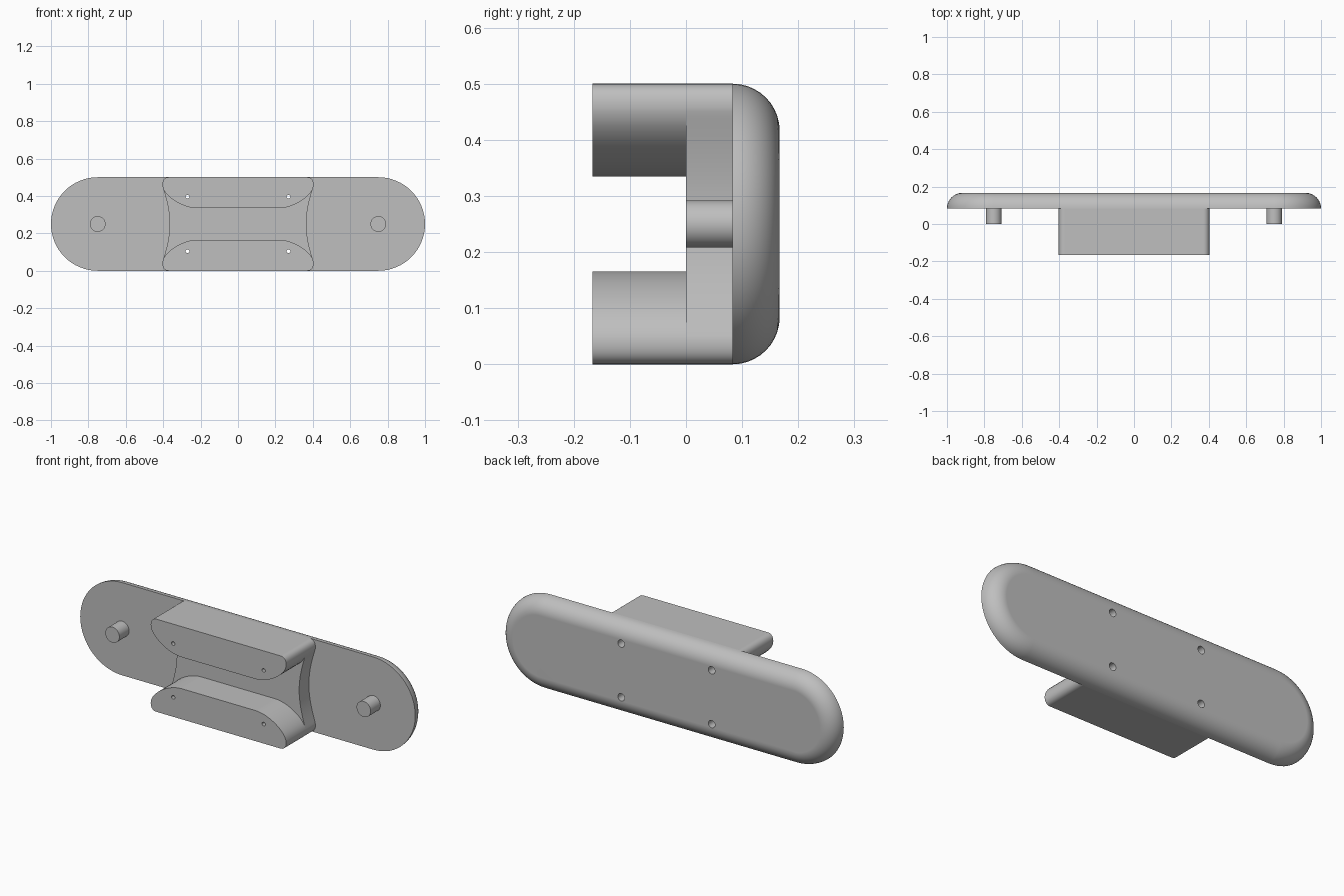
import bpy, bmesh, math
from mathutils import Vector
from mathutils.geometry import interpolate_bezier

cube = bpy.data.objects.get("Cube")
if cube:
    bpy.data.objects.remove(cube, do_unlink=True)

FRONT, STEP, BASE, BACK = -0.167, 0.0, 0.083, 0.167
MID = 0.25

grey = bpy.data.materials.new("plain grey")
grey.use_nodes = True
grey.diffuse_color = (0.52, 0.52, 0.52, 1)
grey.node_tree.nodes["Principled BSDF"].inputs["Base Color"].default_value = (0.52, 0.52, 0.52, 1)


def loft(name, sections):
    """Skin a list of (y, outline) sections and cap both ends."""
    bm = bmesh.new()
    rings = [[bm.verts.new((x, y, z)) for x, z in outline] for y, outline in sections]
    n = len(rings[0])
    for a, b in zip(rings, rings[1:]):
        for i in range(n):
            j = (i + 1) % n
            bm.faces.new((a[i], a[j], b[j], b[i]))
    bm.faces.new(rings[0])
    bm.faces.new(rings[-1])
    bmesh.ops.recalc_face_normals(bm, faces=bm.faces)
    mesh = bpy.data.meshes.new(name)
    bm.to_mesh(mesh)
    bm.free()
    obj = bpy.data.objects.new(name, mesh)
    bpy.context.collection.objects.link(obj)
    mesh.materials.append(grey)
    return obj


def circle(cx, cz, r, n=32):
    return [(cx + r * math.cos(2 * math.pi * i / n), cz + r * math.sin(2 * math.pi * i / n))
            for i in range(n)]


def stadium(r, n=32):
    pts = []
    for side in (1, -1):
        for i in range(n + 1):
            a = math.pi * i / n - math.pi / 2
            pts.append((side * (0.75 + r * math.cos(a)), MID + side * r * math.sin(a)))
    return pts


def curve(*ctrl, n=14):
    pts = interpolate_bezier(*[Vector(c) for c in ctrl], n)
    return [(p[0], p[1]) for p in pts]


def mirror_x(half):
    return half + [(-x, z) for x, z in reversed(half)]


def flip_z(pts):
    return [(x, 2 * MID - z) for x, z in pts]


# Back plate with a rounded rear edge
bevel = BACK - BASE
steps = [math.pi / 2 * i / 10 for i in range(11)]
plate = loft("back_plate", [(BASE + bevel * math.sin(a), stadium(MID - bevel + bevel * math.cos(a)))
                            for a in steps])

# Shared rounded outer corner, then the waisted block and the two rails
corner = curve((0.403, 0.45), (0.408, 0.48), (0.395, 0.5), (0.37, 0.5))
waist = curve((0.365, MID), (0.365, 0.33), (0.388, 0.40), (0.403, 0.45))
upper = waist + corner[1:]
block_half = list(reversed(flip_z(upper)))[:-1] + upper
block = mirror_x(block_half)
centre_block = loft("centre_block", [(STEP, block), (BASE, block)])

underside = curve((0.22, 0.335), (0.30, 0.335), (0.395, 0.40), (0.403, 0.45))
rail = mirror_x(underside + corner[1:])
rails = [loft(name, [(FRONT, pts), (STEP, pts)])
         for name, pts in (("upper_rail", rail), ("lower_rail", flip_z(rail)))]

# Locating pegs
pegs = []
for name, x in (("left_peg", 0.75), ("right_peg", -0.75)):
    outline = circle(x, MID, 0.042)
    pegs.append(loft(name, [(STEP, outline), (BASE, outline)]))

# Four screw holes, wider at the rear
cutters = []
for x in (-0.27, 0.27):
    for z in (0.105, 0.395):
        thin, wide = circle(x, z, 0.01, 20), circle(x, z, 0.02, 20)
        cutters.append(loft("hole_cutter", [(FRONT - 0.1, thin), (0.11, thin),
                                            (0.11, wide), (BACK + 0.1, wide)]))
for obj in [plate, centre_block] + rails:
    for cutter in cutters:
        cutter.hide_render = True
        mod = obj.modifiers.new("screw_hole", "BOOLEAN")
        mod.operation = "DIFFERENCE"
        mod.solver = "EXACT"
        mod.object = cutter
    bpy.context.view_layer.objects.active = obj
    for mod in list(obj.modifiers):
        bpy.ops.object.modifier_apply(modifier=mod.name)
for cutter in cutters:
    bpy.data.objects.remove(cutter, do_unlink=True)

# Smooth the rounded surfaces and keep the flat ones flat
bpy.ops.object.select_all(action="DESELECT")
for obj in [plate, centre_block] + rails + pegs:
    obj.select_set(True)
    bpy.context.view_layer.objects.active = obj
bpy.ops.object.shade_smooth_by_angle(angle=math.radians(30))
for obj in [plate, centre_block] + rails + pegs:
    mod = obj.modifiers.new("flat_normals", "WEIGHTED_NORMAL")
    mod.keep_sharp = True
